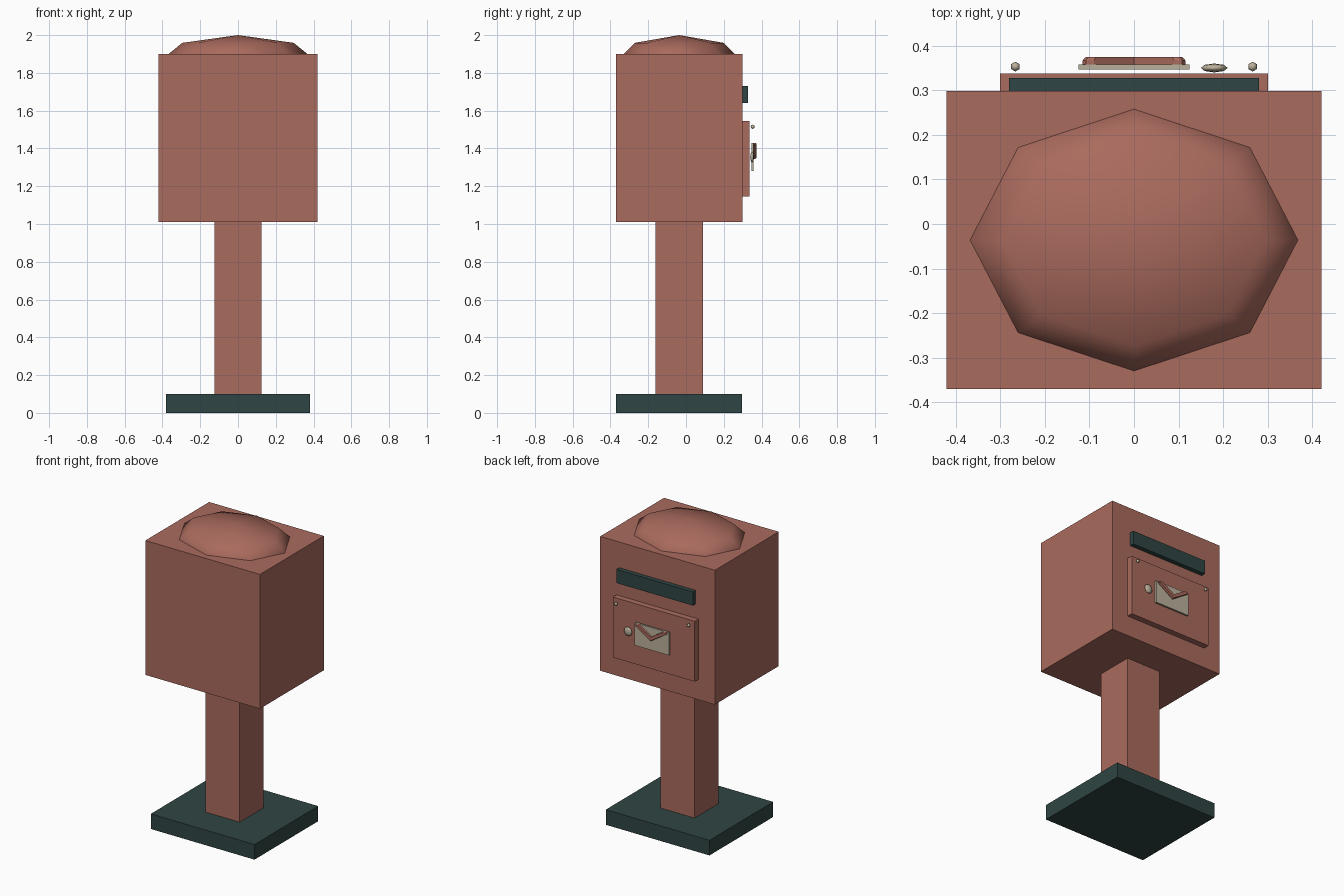
import bpy, bmesh, math

cube = bpy.data.objects.get("Cube")
if cube:
    bpy.data.objects.remove(cube, do_unlink=True)

CY = -0.036    # centre line of the body, post and base
BACK = 0.298   # plane of the body that carries the door


def material(name, rgb):
    m = bpy.data.materials.new(name)
    m.use_nodes = True
    m.diffuse_color = (*rgb, 1)
    m.node_tree.nodes["Principled BSDF"].inputs["Base Color"].default_value = (*rgb, 1)
    return m


RED = material("brick_red", (0.40, 0.145, 0.11))
DARK = material("dark_green", (0.028, 0.06, 0.057))
CREAM = material("cream_metal", (0.50, 0.44, 0.33))


def finish(name, bm, mat, smooth=False):
    bmesh.ops.recalc_face_normals(bm, faces=bm.faces)
    for f in bm.faces:
        f.smooth = smooth
    mesh = bpy.data.meshes.new(name)
    bm.to_mesh(mesh)
    bm.free()
    mesh.materials.append(mat)
    ob = bpy.data.objects.new(name, mesh)
    bpy.context.collection.objects.link(ob)
    return ob


def box(name, mat, x, y, z):
    """Box spanning -x..x and the given y and z ranges."""
    bm = bmesh.new()
    bmesh.ops.create_cube(bm, size=1)
    for v in bm.verts:
        v.co = (v.co.x * 2 * x,
                y[0] + (v.co.y + 0.5) * (y[1] - y[0]),
                z[0] + (v.co.z + 0.5) * (z[1] - z[0]))
    return finish(name, bm, mat)


def ball(name, mat, centre, radii, u, v):
    bm = bmesh.new()
    bmesh.ops.create_uvsphere(bm, u_segments=u, v_segments=v, radius=1)
    bmesh.ops.scale(bm, vec=radii, verts=bm.verts)
    bmesh.ops.translate(bm, vec=centre, verts=bm.verts)
    return finish(name, bm, mat, smooth=True)


# Stand and box
box("base", DARK, 0.38, (-0.37, 0.297), (0, 0.1))
box("post", RED, 0.125, (CY - 0.125, CY + 0.125), (0.1, 1.01))
box("body", RED, 0.42, (-0.37, BACK), (1.01, 1.9))
ball("domed_lid", RED, (0, CY, 1.86), (0.417, 0.333, 0.14), 8, 4)

# Slot and collection door
box("letter_slot", DARK, 0.28, (BACK, 0.328), (1.64, 1.73))
box("door", RED, 0.3, (BACK, 0.337), (1.145, 1.545))
ball("door_knob", CREAM, (0.18, 0.35, 1.355), (0.03, 0.01, 0.03), 8, 6)
for side, sx in (("left", 1), ("right", -1)):
    ball(side + "_screw", CREAM, (sx * 0.266, 0.353, 1.515), (0.011, 0.011, 0.011), 6, 4)

# Envelope emblem: plate with a raised V-shaped fold, bevelled at the outside
box("envelope_plate", CREAM, 0.125, (0.346, 0.358), (1.28, 1.43))
half = [(0, 1.345), (0.115, 1.42), (0.108, 1.43), (0.09, 1.43), (0, 1.372)]
bm = bmesh.new()
for sx in (1, -1):
    rear = [bm.verts.new((sx * x, 0.358, z)) for x, z in half]
    mid = [bm.verts.new((sx * x, 0.367, z)) for x, z in half]
    tip = [bm.verts.new((sx * x * 0.95, 0.374, 1.39 + (z - 1.39) * 0.9)) for x, z in half]
    bm.faces.new(rear)
    bm.faces.new(tip)
    for a, b in ((rear, mid), (mid, tip)):
        for i in range(len(half) - 1):
            bm.faces.new((a[i], a[i + 1], b[i + 1], b[i]))
bmesh.ops.remove_doubles(bm, verts=bm.verts, dist=0.0005)
finish("envelope_fold", bm, RED)
